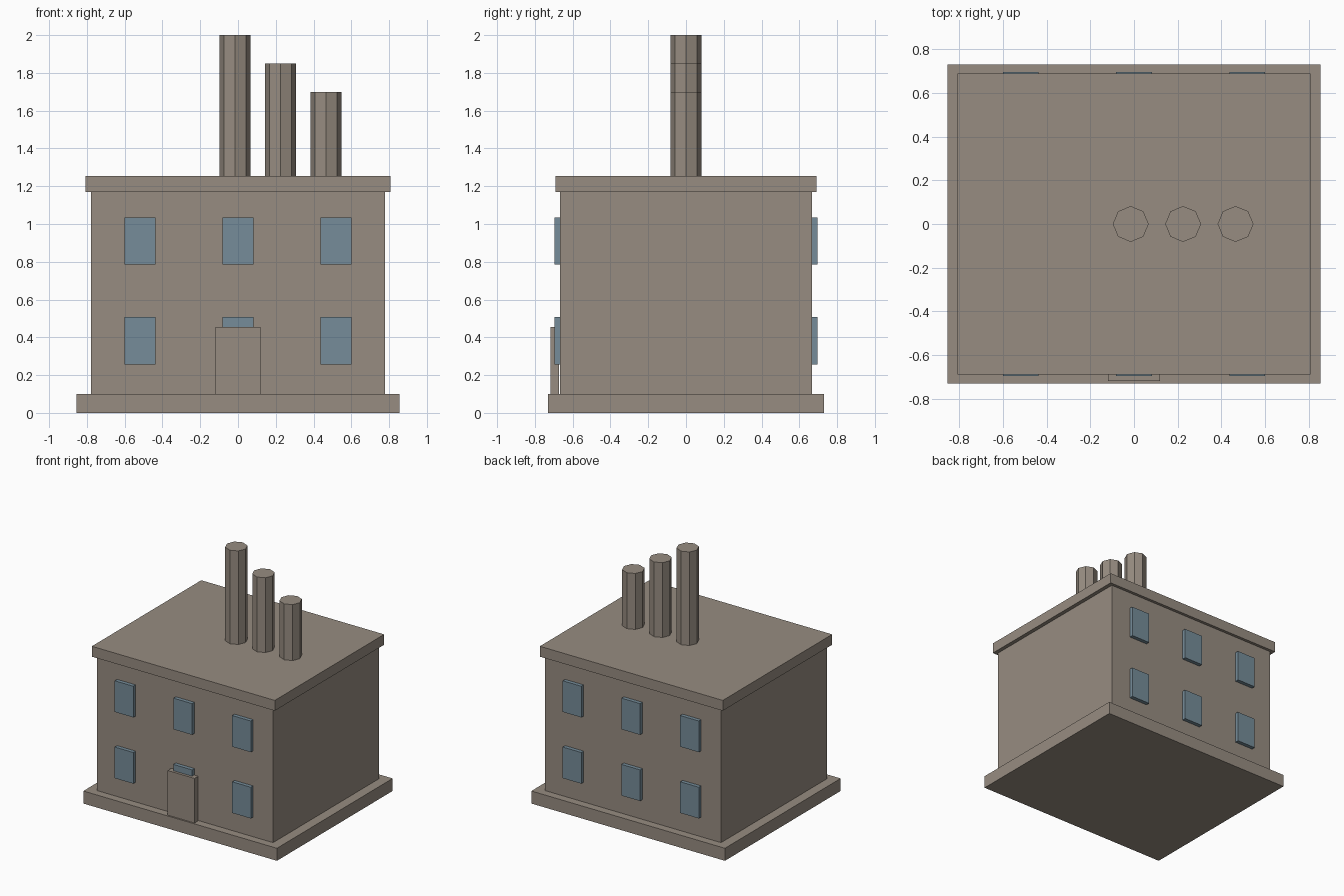
import bpy
from math import pi

default = bpy.data.objects.get("Cube")
if default:
    bpy.data.objects.remove(default, do_unlink=True)


def material(name, rgb):
    mat = bpy.data.materials.new(name)
    mat.use_nodes = True
    color = (*rgb, 1)
    mat.diffuse_color = color
    mat.node_tree.nodes["Principled BSDF"].inputs["Base Color"].default_value = color
    return mat


stone = material("taupe stone", (0.31, 0.265, 0.22))
glass = material("blue glass", (0.18, 0.265, 0.32))


def finish(name, mat):
    obj = bpy.context.object
    obj.name = obj.data.name = name
    obj.data.materials.append(mat)
    bpy.ops.object.transform_apply(location=False, rotation=True, scale=True)
    return obj


def box(name, mat, center, size):
    bpy.ops.mesh.primitive_cube_add(size=1, location=center)
    bpy.context.object.scale = size
    return finish(name, mat)


def slab(name, width, depth, bottom, top):
    box(name, stone, (0, 0, (bottom + top) / 2), (width, depth, top - bottom))


# Stacked building masses
BASE_TOP, WALL_TOP, ROOF_TOP = 0.1, 1.17, 1.253
slab("foundation", 1.71, 1.46, 0, BASE_TOP)
slab("walls", 1.554, 1.334, BASE_TOP, WALL_TOP)
slab("roof_slab", 1.616, 1.38, WALL_TOP, ROOF_TOP)

# Door panel, standing just proud of the front wall
box("front_door", stone, (0, -0.695, 0.278), (0.238, 0.046, 0.356))

# Window panels, two storeys of three on the front and the back
for side, y in (("front", -0.682), ("back", 0.682)):
    for floor, z in (("lower", 0.382), ("upper", 0.911)):
        for column, x in (("right", -0.519), ("middle", 0), ("left", 0.519)):
            box(f"{side}_{floor}_{column}_window", glass, (x, y, z), (0.164, 0.03, 0.249))

# Row of octagonal chimneys, stepping down towards the left
for i in range(3):
    top = 2 - 0.15 * i
    bpy.ops.mesh.primitive_cylinder_add(
        vertices=8, radius=0.082, depth=top - ROOF_TOP,
        location=(-0.015 + 0.24 * i, 0, (top + ROOF_TOP) / 2))
    finish(f"chimney_{i + 1}", stone)
